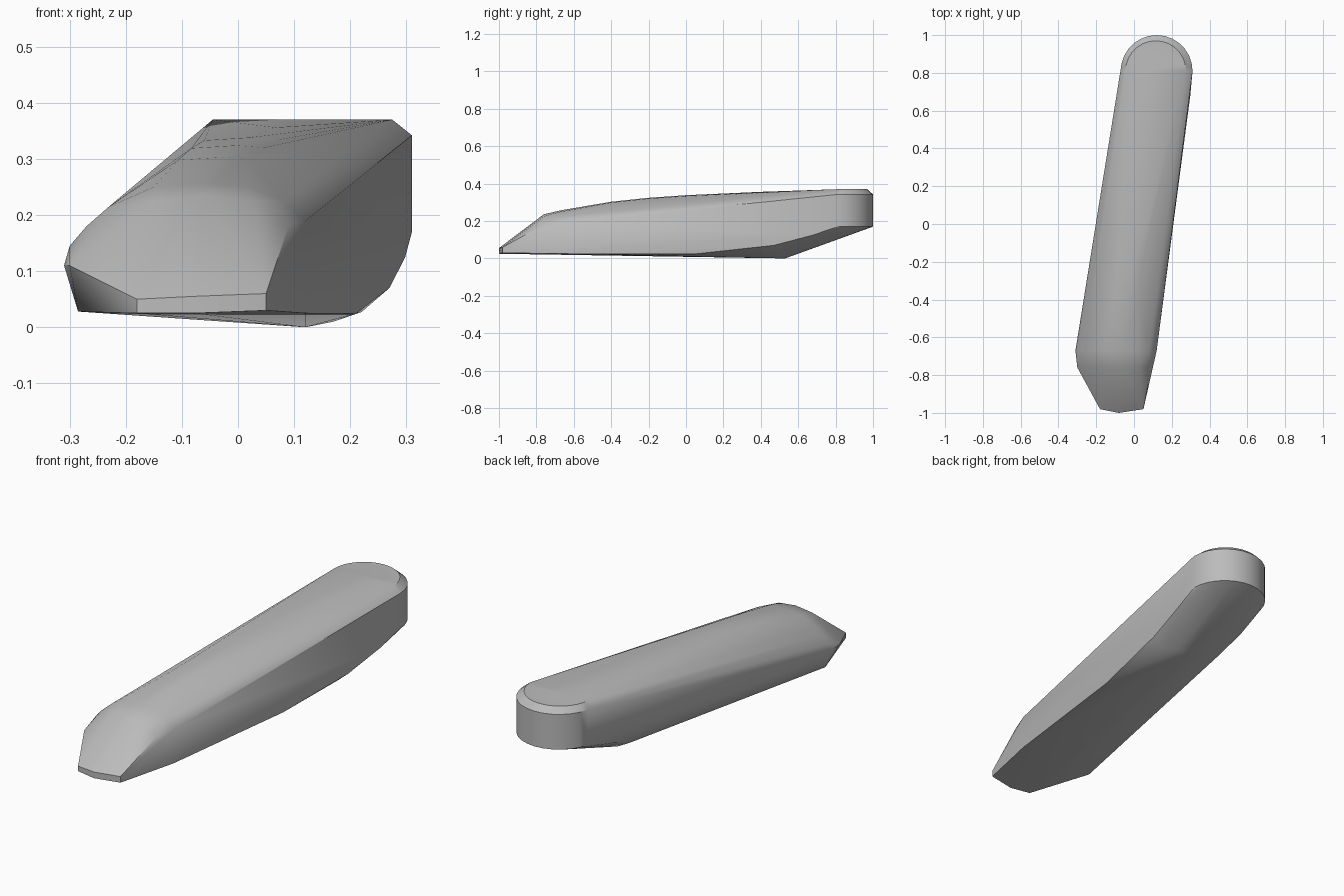
import bpy, bmesh
from math import sin, cos, pi

cube = bpy.data.objects.get("Cube")
if cube:
    bpy.data.objects.remove(cube)

grey = bpy.data.materials.new("mid grey")
grey.use_nodes = True
colour = (0.5, 0.5, 0.5, 1)
grey.diffuse_color = colour
grey.node_tree.nodes["Principled BSDF"].inputs["Base Color"].default_value = colour

bm = bmesh.new()


def ring(y, profile):
    """Cross-section at one y, as (x, z) pairs."""
    for x, z in profile:
        bm.verts.new((x, y, z))


def arc(cx, cy, r, z, steps=14):
    """Half circle of the rounded back end."""
    for i in range(steps + 1):
        a = pi * i / steps
        bm.verts.new((cx + r * cos(a), cy + r * sin(a), z))


# rounded back end: upright wall with a small bevel on top
arc(0.12, 0.81, 0.19, 0.17)
arc(0.12, 0.81, 0.19, 0.342)
arc(0.115, 0.81, 0.16, 0.37)

# pointed front tip
ring(-0.98, [(-0.18, 0.025), (-0.18, 0.05), (0.05, 0.03), (0.05, 0.06)])
ring(-1.0, [(-0.08, 0.025), (-0.08, 0.055)])

# shoulder behind the tip
ring(-0.76, [(-0.30, 0.11), (-0.15, 0.225), (-0.06, 0.236), (0.03, 0.225), (0.09, 0.18)])
ring(-0.67, [(-0.285, 0.028), (-0.31, 0.11), (-0.30, 0.145), (-0.27, 0.18),
             (-0.23, 0.215), (-0.15, 0.25), (-0.06, 0.257), (0.02, 0.25),
             (0.08, 0.225), (0.12, 0.19), (0.12, 0.025)])

# gently arched crown
for y, z in [(-0.4, 0.303), (-0.2, 0.324), (0, 0.338), (0.4, 0.356)]:
    mid = 0.02 + 0.117 * y
    ring(y, [(mid - 0.08, z - 0.005), (mid, z), (mid + 0.05, z - 0.004)])

# keel: the right-hand lower edge sweeps up to the back wall
ring(0.05, [(0.21, 0.024)])
ring(0.47, [(0.27, 0.07), (0.22, 0.027)])
ring(0.53, [(0.17, 0.01), (0.12, 0.0), (0.06, 0.005), (0.0, 0.022), (-0.07, 0.06)])
ring(0.68, [(0.298, 0.125), (-0.085, 0.12)])

# skin the sections
hull = bmesh.ops.convex_hull(bm, input=bm.verts[:])
bmesh.ops.delete(bm, geom=[v for v in bm.verts if not v.link_faces], context="VERTS")
bmesh.ops.recalc_face_normals(bm, faces=bm.faces[:])

mesh = bpy.data.meshes.new("tapered_body")
bm.to_mesh(mesh)
bm.free()
mesh.materials.append(grey)
body = bpy.data.objects.new("tapered_body", mesh)
bpy.context.collection.objects.link(body)
bpy.context.view_layer.objects.active = body
body.select_set(True)
bpy.ops.object.shade_smooth_by_angle(angle=pi / 6)
